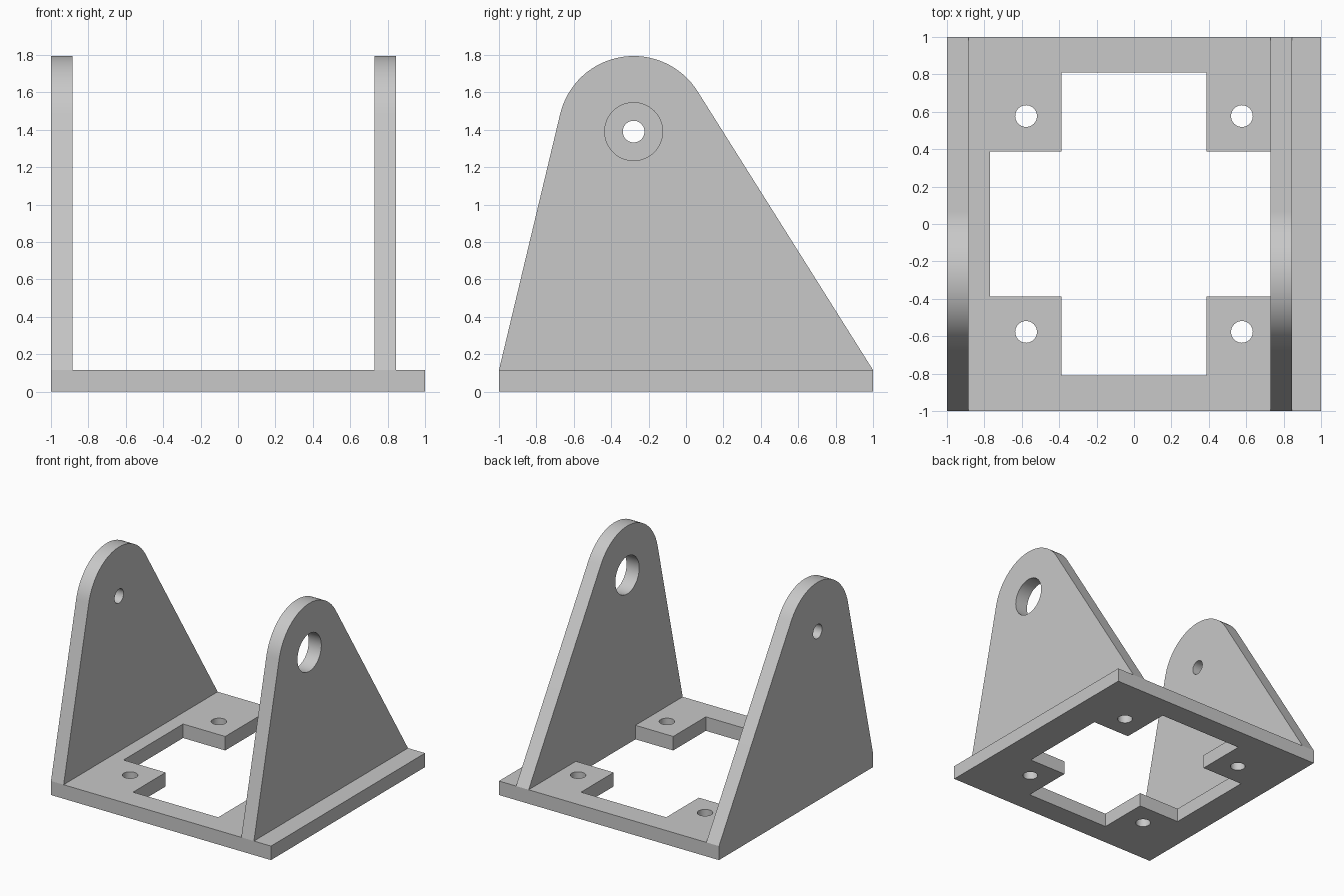
import bpy
import bmesh
from math import acos, atan2, cos, hypot, sin, pi, radians
from mathutils import Matrix, Vector

default = bpy.data.objects.get("Cube")
if default:
    bpy.data.objects.remove(default, do_unlink=True)

THICK = 0.115
PIVOT_Y, PIVOT_Z, TOP_R = -0.28, 1.39, 0.404
SCREW_R, BEARING_R = 0.058, 0.155

grey = bpy.data.materials.new("light grey")
grey.use_nodes = True
colour = (0.58, 0.58, 0.58, 1)
grey.diffuse_color = colour
grey.node_tree.nodes["Principled BSDF"].inputs["Base Color"].default_value = colour


def prism(name, outline, depth):
    """Extrude a closed outline of 3D points along a vector."""
    bm = bmesh.new()
    face = bm.faces.new([bm.verts.new(p) for p in outline])
    extruded = bmesh.ops.extrude_face_region(bm, geom=[face])["geom"]
    moved = [v for v in extruded if isinstance(v, bmesh.types.BMVert)]
    bmesh.ops.translate(bm, verts=moved, vec=depth)
    bmesh.ops.recalc_face_normals(bm, faces=bm.faces)
    mesh = bpy.data.meshes.new(name)
    bm.to_mesh(mesh)
    bm.free()
    mesh.materials.append(grey)
    obj = bpy.data.objects.new(name, mesh)
    bpy.context.collection.objects.link(obj)
    return obj


def cylinder(name, centre, radius, axis):
    """Long round cutter centred on a point."""
    turn = Vector((0, 0, 1)).rotation_difference(Vector(axis)).to_matrix().to_4x4()
    place = Matrix.Translation(centre) @ turn
    ring = [place @ Vector((radius * cos(a), radius * sin(a), -THICK))
            for a in (2 * pi * i / 48 for i in range(48))]
    return prism(name, ring, Vector(axis) * 2 * THICK)


def cut(obj, cutter):
    """Subtract the cutter, then discard it."""
    cutter.hide_render = True
    mod = obj.modifiers.new("cut", "BOOLEAN")
    mod.operation, mod.solver, mod.object = "DIFFERENCE", "EXACT", cutter
    bpy.ops.object.select_all(action="DESELECT")
    bpy.context.view_layer.objects.active = obj
    obj.select_set(True)
    bpy.ops.object.modifier_apply(modifier=mod.name)
    bpy.data.objects.remove(cutter, do_unlink=True)


def smooth(obj):
    bpy.ops.object.select_all(action="DESELECT")
    bpy.context.view_layer.objects.active = obj
    obj.select_set(True)
    bpy.ops.object.shade_smooth_by_angle(angle=radians(30))


# Base slab with a cross-shaped opening and four screw holes
base = prism("base_plate", [(-1, -1, 0), (1, -1, 0), (1, 1, 0), (-1, 1, 0)], (0, 0, THICK))
left, right, arm, tab = -0.77, 0.73, 0.81, 0.387
cross = [(-tab, -arm), (tab, -arm), (tab, -tab), (right, -tab), (right, tab), (tab, tab),
         (tab, arm), (-tab, arm), (-tab, tab), (left, tab), (left, -tab), (-tab, -tab)]
cut(base, prism("cross_cutter", [(x, y, -THICK) for x, y in cross], (0, 0, 3 * THICK)))
for sx in (-1, 1):
    for sy in (-1, 1):
        cut(base, cylinder("screw_cutter", (0.577 * sx, 0.577 * sy, THICK / 2), SCREW_R, (0, 0, 1)))
smooth(base)


# Upright profile: base corners joined by tangents to the rounded top
def tangent_angle(y, side):
    dy, dz = y - PIVOT_Y, THICK - PIVOT_Z
    return atan2(dz, dy) + side * acos(TOP_R / hypot(dy, dz))


start = tangent_angle(1, 1)
end = tangent_angle(-1, -1) % (2 * pi)
steps = 32
profile = [(-1, THICK), (1, THICK)]
for i in range(steps + 1):
    a = start + (end - start) * i / steps
    profile.append((PIVOT_Y + TOP_R * cos(a), PIVOT_Z + TOP_R * sin(a)))

# Two uprights, one with a small pivot hole and one with a large one
for name, x, radius in (("right_upright", -1, SCREW_R), ("left_upright", 0.73, BEARING_R)):
    upright = prism(name, [(x, y, z) for y, z in profile], (THICK, 0, 0))
    cut(upright, cylinder("pivot_cutter", (x + THICK / 2, PIVOT_Y, PIVOT_Z), radius, (1, 0, 0)))
    smooth(upright)
